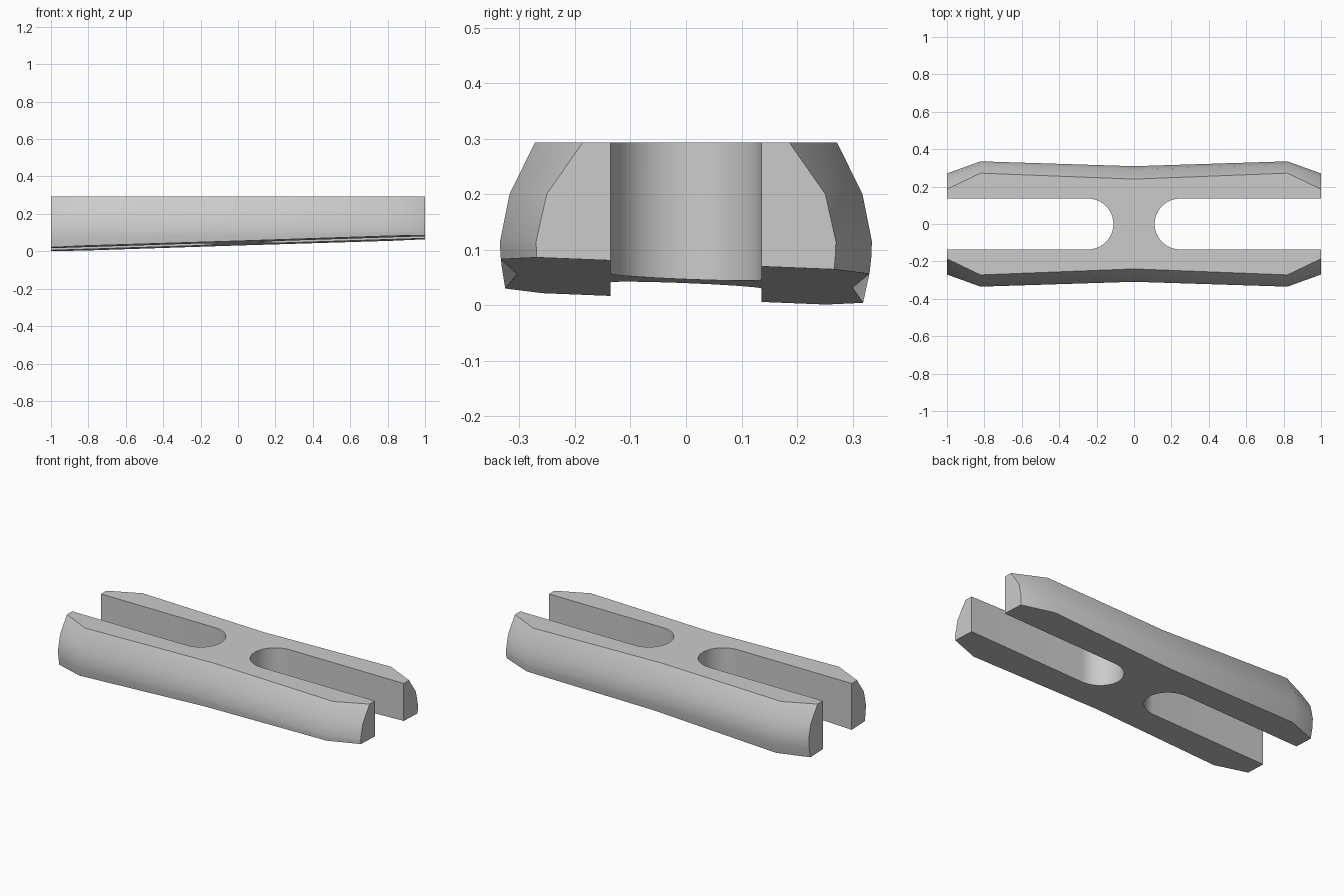
import bpy, bmesh, math

if "Cube" in bpy.data.objects:
    bpy.data.objects.remove(bpy.data.objects["Cube"], do_unlink=True)

TOP = 0.293
SLOT_HALF = 0.136      # half width of each slot
SLOT_CENTRE = 0.246    # centre of each slot's rounded end

grey = bpy.data.materials.new("plain grey")
grey.use_nodes = True
grey.diffuse_color = (0.6, 0.6, 0.6, 1)
grey.node_tree.nodes["Principled BSDF"].inputs["Base Color"].default_value = (0.6, 0.6, 0.6, 1)


def new_object(name, bm):
    bmesh.ops.recalc_face_normals(bm, faces=bm.faces)
    mesh = bpy.data.meshes.new(name)
    bm.to_mesh(mesh)
    bm.free()
    mesh.materials.append(grey)
    obj = bpy.data.objects.new(name, mesh)
    bpy.context.collection.objects.link(obj)
    return obj


def underside(x, y):
    """Height of the slightly tilted underside."""
    return 0.043 + 0.032 * x - 0.04 * y


def half_section(x, top_inset, side_inset, side):
    """Outer curve from the top edge to the underside; side is 1 or -1."""
    def lower(z):
        return 0.335 - 1.29 * (0.115 - z) ** 2 - side_inset
    shoulder = 0.318 - side_inset - 0.1 * (top_inset - side_inset)
    y_low = lower(underside(x, side * (0.325 - side_inset)))
    z_low = underside(x, side * y_low)
    z_mid = (0.115 + z_low) / 2
    pts = [(0.272 - top_inset, TOP), (shoulder, 0.2), (0.335 - side_inset, 0.115),
           (lower(z_mid), z_mid), (y_low, z_low)]
    return [(x, side * y, z) for y, z in pts]


# Body: sections lofted along x, waisted in the middle and tapered at the ends
stations = [(-1, 0.086, 0.065), (-0.82, 0, 0), (0, 0.032, 0.026),
            (0.82, 0, 0), (1, 0.086, 0.065)]
bm = bmesh.new()
rings = []
for x, top_inset, side_inset in stations:
    pts = half_section(x, top_inset, side_inset, 1) + half_section(x, top_inset, side_inset, -1)[::-1]
    rings.append([bm.verts.new(p) for p in pts])
for a, b in zip(rings, rings[1:]):
    for i in range(len(a)):
        j = (i + 1) % len(a)
        bm.faces.new((a[i], a[j], b[j], b[i]))
bm.faces.new(rings[0])
bm.faces.new(rings[-1])
body = new_object("slotted_body", bm)

# Slots: a round-ended cutter for each end
for name, s in (("left_slot_cutter", 1), ("right_slot_cutter", -1)):
    outline = [(s * 1.2, SLOT_HALF)]
    for i in range(25):
        a = math.pi / 2 + math.pi * i / 24
        outline.append((s * (SLOT_CENTRE + SLOT_HALF * math.cos(a)), SLOT_HALF * math.sin(a)))
    outline.append((s * 1.2, -SLOT_HALF))
    bm = bmesh.new()
    base = bm.faces.new([bm.verts.new((x, y, -0.2)) for x, y in outline])
    top = bmesh.ops.extrude_face_region(bm, geom=[base])["geom"]
    bmesh.ops.translate(bm, vec=(0, 0, 0.8),
                        verts=[v for v in top if isinstance(v, bmesh.types.BMVert)])
    cutter = new_object(name, bm)
    cutter.hide_render = True
    bpy.context.view_layer.objects.active = body
    mod = body.modifiers.new(name, "BOOLEAN")
    mod.operation = "DIFFERENCE"
    mod.solver = "EXACT"
    mod.object = cutter
    bpy.ops.object.modifier_apply(modifier=mod.name)
    bpy.data.objects.remove(cutter, do_unlink=True)

# Smooth curved sides and slot ends, crisp rims
bpy.ops.object.select_all(action="DESELECT")
body.select_set(True)
bpy.context.view_layer.objects.active = body
bpy.ops.object.shade_smooth_by_angle(angle=math.radians(30))
